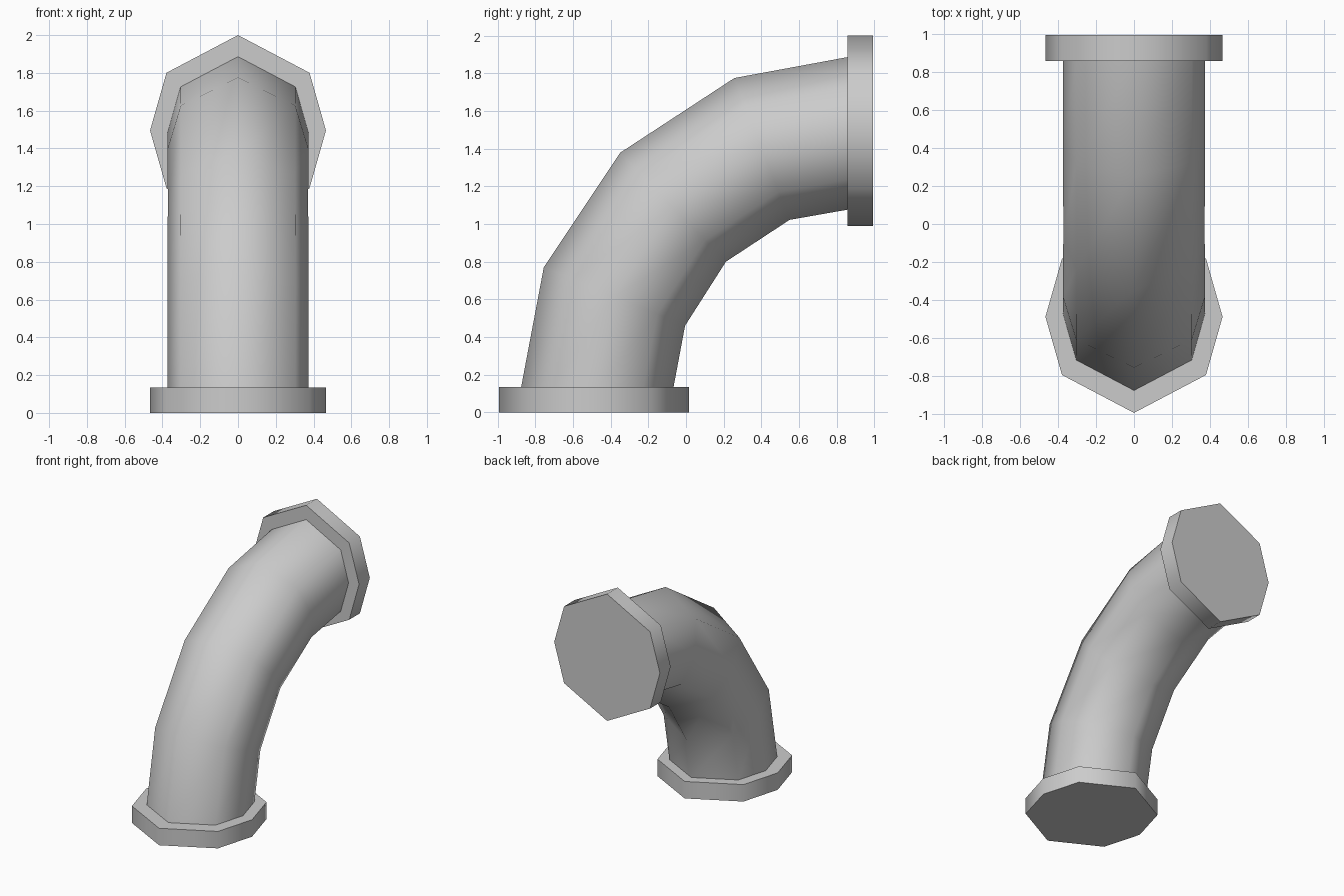
import bpy, bmesh, math
from mathutils import Vector

cube = bpy.data.objects.get("Cube")
if cube:
    bpy.data.objects.remove(cube, do_unlink=True)

grey = bpy.data.materials.new("pipe_grey")
grey.use_nodes = True
COLOUR = (0.6, 0.6, 0.6, 1)
grey.diffuse_color = COLOUR
grey.node_tree.nodes["Principled BSDF"].inputs["Base Color"].default_value = COLOUR

# Eight-sided section as (sideways, outward) fractions of the half depth
half = [(0, 1), (0.75, 0.605), (0.922, 0), (0.75, -0.605), (0, -1)]
SECTION = half + [(-x, t) for x, t in reversed(half[1:-1])]


def sweep(name, stations, capped):
    """Loft the section through stations of (outer, inner) points in the y-z plane."""
    bm = bmesh.new()
    rings = []
    for outer, inner in stations:
        outer, inner = Vector((0, *outer)), Vector((0, *inner))
        centre, spoke = (outer + inner) / 2, (outer - inner) / 2
        side = Vector((spoke.length, 0, 0))
        rings.append([bm.verts.new(centre + spoke * t + side * x) for x, t in SECTION])
    n = len(SECTION)
    for a, b in zip(rings, rings[1:]):
        for i in range(n):
            j = (i + 1) % n
            bm.faces.new((a[i], a[j], b[j], b[i]))
    if capped:
        bm.faces.new(rings[0])
        bm.faces.new(rings[-1])
    bmesh.ops.recalc_face_normals(bm, faces=bm.faces)
    mesh = bpy.data.meshes.new(name)
    bm.to_mesh(mesh)
    bm.free()
    mesh.materials.append(grey)
    obj = bpy.data.objects.new(name, mesh)
    bpy.context.collection.objects.link(obj)
    bpy.ops.object.select_all(action='DESELECT')
    obj.select_set(True)
    bpy.context.view_layer.objects.active = obj
    bpy.ops.object.shade_smooth_by_angle(angle=math.radians(60))
    return obj


# Curved pipe from the floor flange to the rear flange
sweep("elbow_pipe", [
    ((-0.876, 0.13), (-0.067, 0.13)),
    ((-0.755, 0.77), (-0.005, 0.46)),
    ((-0.35, 1.378), (0.212, 0.80)),
    ((0.257, 1.775), (0.55, 1.022)),
    ((0.863, 1.887), (0.863, 1.077)),
], False)

# End flanges
sweep("bottom_flange", [((-0.993, z), (0.017, z)) for z in (0, 0.135)], True)
sweep("rear_flange", [((y, 2), (y, 0.99)) for y in (0.858, 0.993)], True)
